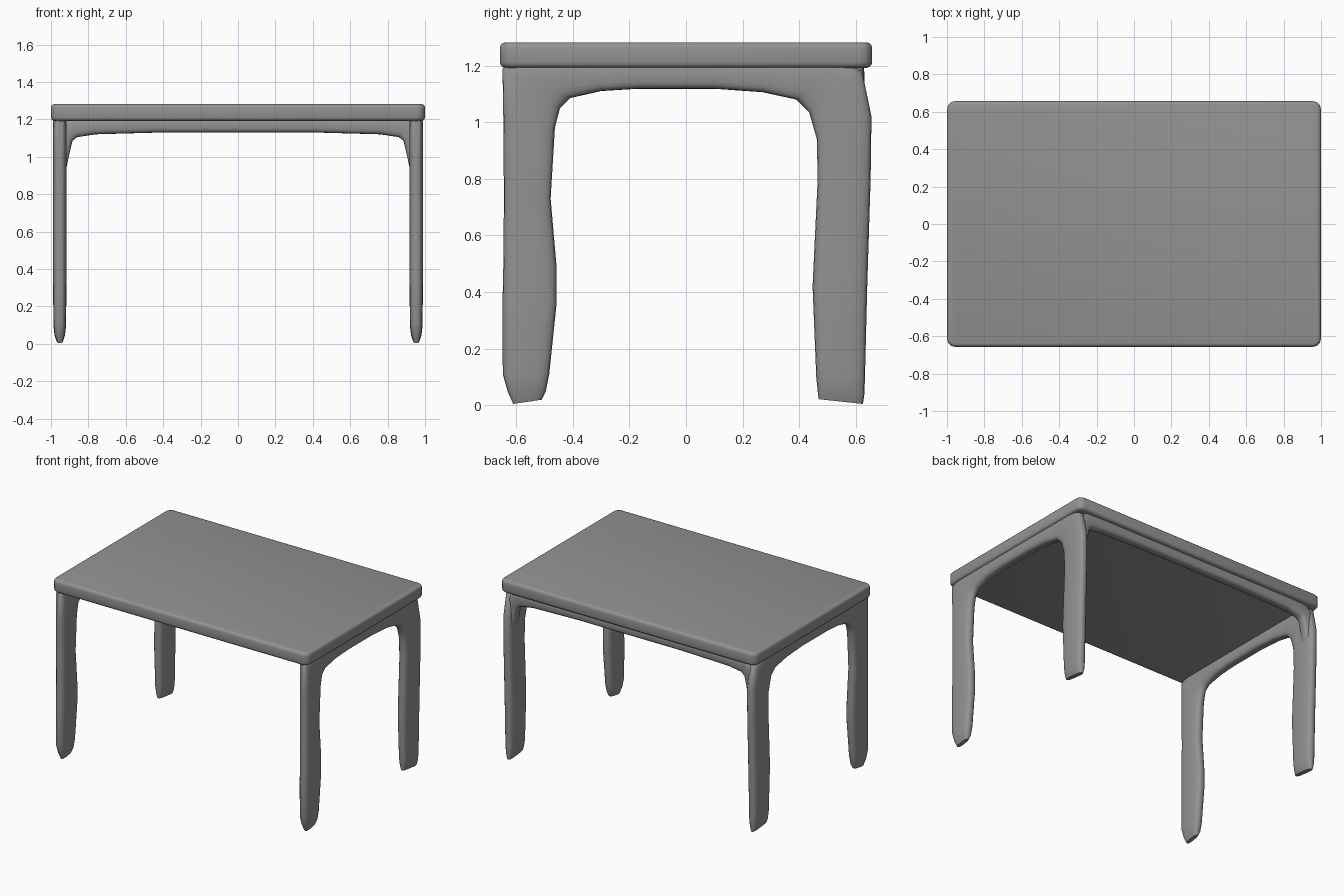
import bpy, bmesh, math
from mathutils import Vector

if "Cube" in bpy.data.objects:
    bpy.data.objects.remove(bpy.data.objects["Cube"])

# Dark grey surface
grey = bpy.data.materials.new("dark_grey")
grey.diffuse_color = (0.29, 0.29, 0.29, 1)
grey.use_nodes = True
grey.node_tree.nodes["Principled BSDF"].inputs["Base Color"].default_value = grey.diffuse_color


def make_object(name, bm, angle=50):
    bmesh.ops.recalc_face_normals(bm, faces=bm.faces)
    mesh = bpy.data.meshes.new(name)
    bm.to_mesh(mesh)
    bm.free()
    mesh.materials.append(grey)
    ob = bpy.data.objects.new(name, mesh)
    bpy.context.collection.objects.link(ob)
    bpy.ops.object.select_all(action='DESELECT')
    ob.select_set(True)
    bpy.context.view_layer.objects.active = ob
    bpy.ops.object.shade_smooth_by_angle(angle=math.radians(angle))
    return ob


def loft(name, stations, side, sides=20, power=0.65):
    """Skin rounded rings; each station is (inner point, outer point, half depth)."""
    bm = bmesh.new()
    rings = []
    for a, b, depth in stations:
        a, b = Vector(a), Vector(b)
        mid, half = (a + b) / 2, (b - a) / 2
        ring = []
        for i in range(sides):
            t = 2 * math.pi * i / sides
            c, s = math.cos(t), math.sin(t)
            u = math.copysign(abs(c) ** power, c)
            v = math.copysign(abs(s) ** power, s)
            ring.append(bm.verts.new(mid + half * u + side * depth * v))
        rings.append(ring)
    for r0, r1 in zip(rings, rings[1:]):
        for i in range(sides):
            j = (i + 1) % sides
            bm.faces.new((r0[i], r0[j], r1[j], r1[i]))
    bm.faces.new(rings[0])
    bm.faces.new(rings[-1])
    return make_object(name, bm)


# Table top: slab with clipped, rounded corners and softened rims
bm = bmesh.new()
bmesh.ops.create_cube(bm, size=1)
for v in bm.verts:
    v.co = Vector((v.co.x * 2.0, v.co.y * 1.315, 1.237 + v.co.z * 0.09))
upright = [e for e in bm.edges if abs(e.verts[0].co.z - e.verts[1].co.z) > 0.05]
bmesh.ops.bevel(bm, geom=upright, offset=0.045, segments=3, profile=0.5, affect='EDGES')
rims = [e for e in bm.edges if abs(e.verts[0].co.z - e.verts[1].co.z) < 0.01]
bmesh.ops.bevel(bm, geom=rims, offset=0.02, segments=3, profile=0.5, affect='EDGES')
make_object("table_top", bm, 50)

# End frame: front leg, end rail and back leg in one arch (inner y, z, outer y, z, half depth)
arch = [
    (-0.51, 0.02, -0.61, 0.005, 0.014),
    (-0.495, 0.05, -0.63, 0.05, 0.028),
    (-0.483, 0.11, -0.647, 0.11, 0.034),
    (-0.457, 0.36, -0.648, 0.36, 0.036),
    (-0.458, 0.50, -0.645, 0.50, 0.036),
    (-0.478, 0.73, -0.643, 0.73, 0.036),
    (-0.463, 0.98, -0.645, 1.00, 0.036),
    (-0.445, 1.05, -0.648, 1.19, 0.036),
    (-0.41, 1.085, -0.60, 1.215, 0.036),
    (-0.30, 1.11, -0.34, 1.215, 0.036),
    (-0.17, 1.118, -0.18, 1.215, 0.036),
    (0.10, 1.118, 0.10, 1.215, 0.036),
    (0.27, 1.106, 0.29, 1.215, 0.036),
    (0.39, 1.08, 0.56, 1.215, 0.036),
    (0.435, 1.035, 0.622, 1.18, 0.036),
    (0.462, 0.94, 0.655, 1.02, 0.036),
    (0.465, 0.80, 0.652, 0.80, 0.036),
    (0.447, 0.42, 0.64, 0.42, 0.036),
    (0.460, 0.10, 0.632, 0.10, 0.034),
    (0.465, 0.05, 0.63, 0.04, 0.028),
    (0.468, 0.022, 0.625, 0.005, 0.016),
]
for label, sx in (("left", -1), ("right", 1)):
    x = 0.953 * sx
    loft(label + "_end_frame",
         [((x, yi, zi), (x, yo, zo), d) for yi, zi, yo, zo, d in arch],
         Vector((1, 0, 0)))

# Back rail, curving down into the back legs (the front stays open)
half_rail = [
    (0.925, 0.90, 0.975, 0.90),
    (0.905, 1.00, 0.975, 1.02),
    (0.885, 1.085, 0.965, 1.15),
    (0.86, 1.105, 0.92, 1.20),
    (0.76, 1.120, 0.78, 1.21),
    (0.40, 1.13, 0.40, 1.21),
]
rail = [((x0, 0.594, z0), (x1, 0.594, z1), 0.036) for x0, z0, x1, z1 in half_rail]
other = [((-a[0], a[1], a[2]), (-b[0], b[1], b[2]), d) for a, b, d in reversed(rail)]
loft("back_rail", rail + other, Vector((0, 1, 0)))
